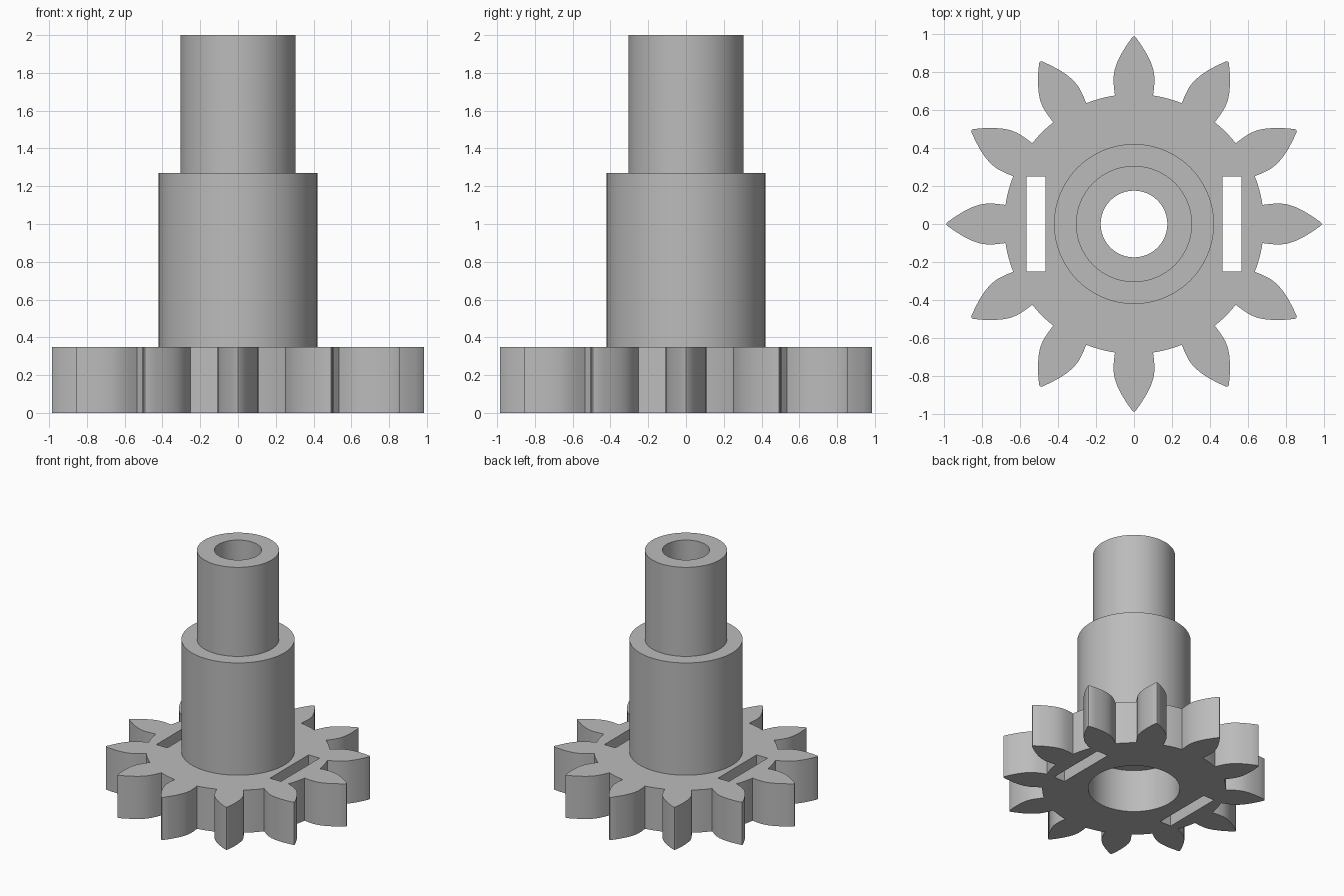
import bpy, bmesh, math
from mathutils import Matrix, Vector

cube = bpy.data.objects.get("Cube")
if cube:
    bpy.data.objects.remove(cube, do_unlink=True)

GEAR_H, SEGMENTS, TEETH = 0.35, 96, 12

steel = bpy.data.materials.new("plain grey")
steel.use_nodes = True
grey = (0.5, 0.5, 0.5, 1)
steel.diffuse_color = grey
steel.node_tree.nodes["Principled BSDF"].inputs["Base Color"].default_value = grey


def make_object(name, bm):
    mesh = bpy.data.meshes.new(name)
    bmesh.ops.recalc_face_normals(bm, faces=bm.faces)
    bm.to_mesh(mesh)
    bm.free()
    mesh.materials.append(steel)
    obj = bpy.data.objects.new(name, mesh)
    bpy.context.collection.objects.link(obj)
    return obj


def select_only(obj):
    bpy.ops.object.select_all(action='DESELECT')
    obj.select_set(True)
    bpy.context.view_layer.objects.active = obj


def smooth(obj):
    select_only(obj)
    bpy.ops.object.shade_smooth_by_angle(angle=math.radians(25))


def cut(obj, bm):
    """Subtract a cutter solid from obj, then remove the cutter."""
    cutter = make_object("cutter", bm)
    cutter.hide_render = True
    mod = obj.modifiers.new("cut", 'BOOLEAN')
    mod.operation, mod.solver, mod.object = 'DIFFERENCE', 'EXACT', cutter
    select_only(obj)
    bpy.ops.object.modifier_apply(modifier=mod.name)
    bpy.data.objects.remove(cutter, do_unlink=True)


# Gear plate: one leaf-shaped tooth (half width, radius), repeated around
half = [(0.1, 0.675), (0.106, 0.72), (0.108, 0.77), (0.102, 0.81),
        (0.088, 0.85), (0.066, 0.895), (0.038, 0.94), (0.01, 0.98)]
tooth = half + [(0, 0.986)] + [(-w, r) for w, r in reversed(half)]
root_r = math.hypot(*half[0])
root_a = math.atan2(*half[0])
pitch = math.tau / TEETH
# Root arc that leads to the next tooth
for i in range(1, 4):
    a = root_a + (pitch - 2 * root_a) * i / 4
    tooth.append((-root_r * math.sin(a), root_r * math.cos(a)))

bm = bmesh.new()
outline = []
for k in range(TEETH):
    turn = Matrix.Rotation(k * pitch, 3, 'Z')
    outline += [bm.verts.new(turn @ Vector((x, y, 0))) for x, y in tooth]
base = bm.faces.new(outline)
top = bmesh.ops.extrude_face_region(bm, geom=[base])["geom"]
bmesh.ops.translate(bm, vec=(0, 0, GEAR_H),
                    verts=[v for v in top if isinstance(v, bmesh.types.BMVert)])
gear = make_object("gear_plate", bm)

# Wide recess in the underside, through the plate
bm = bmesh.new()
bmesh.ops.create_cone(bm, cap_ends=True, segments=SEGMENTS,
                      radius1=0.34, radius2=0.34, depth=1)
cut(gear, bm)

# Two rectangular slots
for side in (-1, 1):
    bm = bmesh.new()
    bmesh.ops.create_cube(bm, size=1)
    bmesh.ops.scale(bm, vec=(0.1, 0.5, 1), verts=bm.verts)
    bmesh.ops.translate(bm, vec=(side * 0.515, 0, 0), verts=bm.verts)
    cut(gear, bm)
smooth(gear)

# Stepped hollow shaft, turned from a profile of (radius, height)
profile = [(0.42, GEAR_H), (0.42, 1.27), (0.305, 1.27), (0.305, 2),
           (0.175, 2), (0.175, GEAR_H), (0.34, GEAR_H)]
bm = bmesh.new()
verts = [bm.verts.new((r, 0, z)) for r, z in profile]
edges = [bm.edges.new(pair) for pair in zip(verts, verts[1:])]
bmesh.ops.spin(bm, geom=verts + edges, cent=(0, 0, 0), axis=(0, 0, 1),
               angle=math.tau, steps=SEGMENTS, use_merge=True)
bmesh.ops.remove_doubles(bm, verts=bm.verts, dist=0.0001)
shaft = make_object("stepped_shaft", bm)
smooth(shaft)
